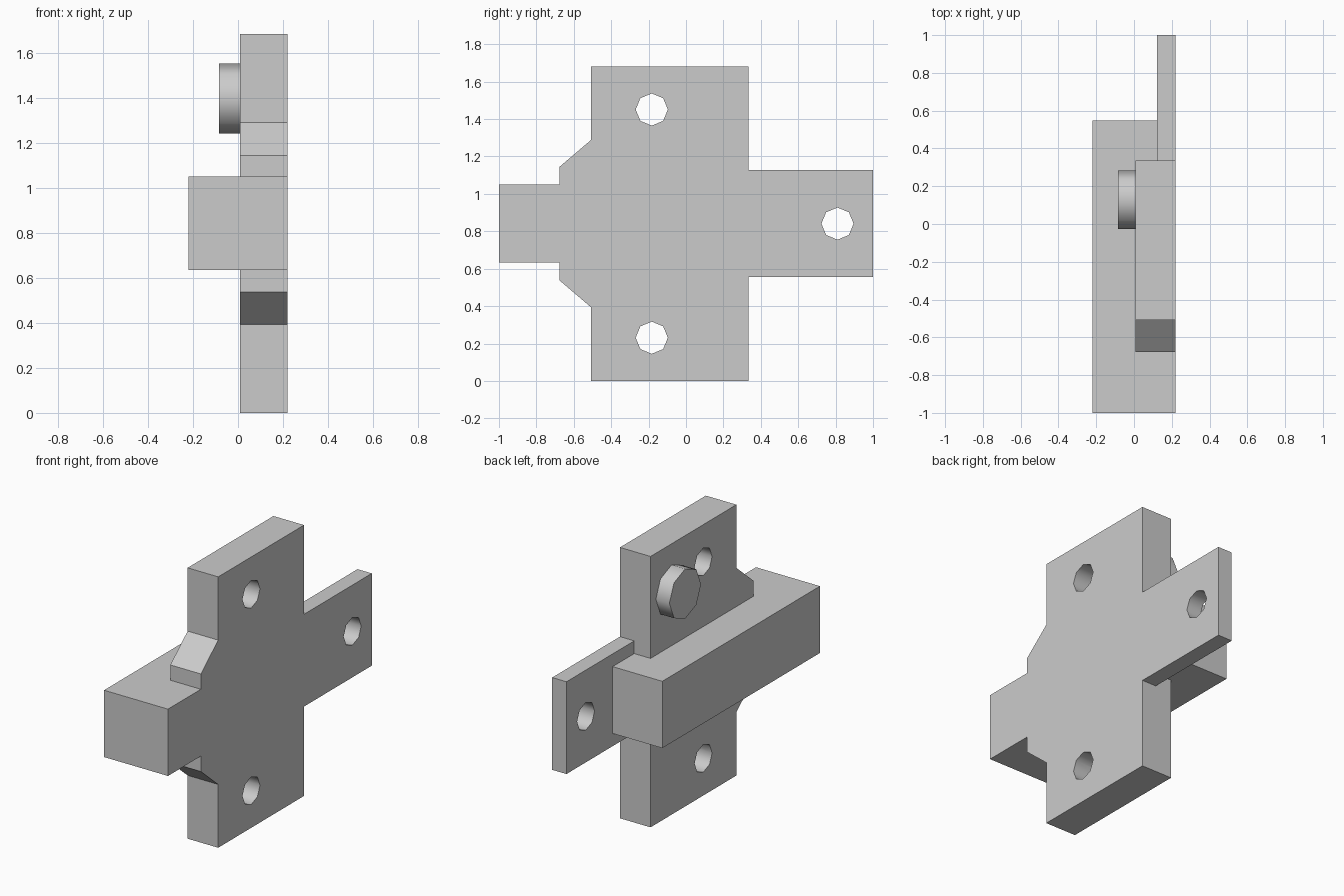
import bpy, bmesh
from math import cos, sin, tau

if "Cube" in bpy.data.objects:
    bpy.data.objects.remove(bpy.data.objects["Cube"])

MID = 0.841  # height of the symmetry plane


def finish(name, bm):
    bmesh.ops.recalc_face_normals(bm, faces=bm.faces)
    mesh = bpy.data.meshes.new(name)
    bm.to_mesh(mesh)
    bm.free()
    obj = bpy.data.objects.new(name, mesh)
    bpy.context.collection.objects.link(obj)
    return obj


def prism(bm, points, lo, hi, axis, smooth=False):
    """Extrude a closed profile along x (points are y, z) or z (points are x, y)."""
    def at(p, h):
        return (h, *p) if axis == "x" else (*p, h)
    a = [bm.verts.new(at(p, lo)) for p in points]
    b = [bm.verts.new(at(p, hi)) for p in points]
    bm.faces.new(a)
    bm.faces.new(b)
    for i in range(len(a)):
        j = (i + 1) % len(a)
        bm.faces.new((a[i], a[j], b[j], b[i])).smooth = smooth


def part(name, points, lo, hi, axis, smooth=False):
    bm = bmesh.new()
    prism(bm, points, lo, hi, axis, smooth)
    return finish(name, bm)


def octagon(y, z, r):
    return [(y + r * cos(tau * i / 8), z + r * sin(tau * i / 8)) for i in range(8)]


# Mounting plate: upper half of the outline, mirrored downwards
half = [(0.335, 0.841), (-0.507, 0.841), (-0.507, 0.448), (-0.677, 0.303)]
outline = [(y, MID + h) for y, h in half] + [(y, MID - h) for y, h in reversed(half)]
plate = part("mounting_plate", outline, 0.009, 0.219, "x")

# Thin side tab
tab = part("side_tab", [(0.335, 0.555), (1, 0.555), (1, 1.128), (0.335, 1.128)],
           0.121, 0.219, "x")

# Sliding bar, stepped around the plate
part("sliding_bar",
     [(-0.22, -1), (0.219, -1), (0.219, -0.677), (0.009, -0.677),
      (0.009, 0.335), (0.121, 0.335), (0.121, 0.547), (-0.22, 0.547)],
     0.634, 1.049, "z")

# Round knob on the back of the plate
part("knob", octagon(0.128, 1.396, 0.155), -0.084, 0.009, "x", smooth=True)

# Screw holes
bm = bmesh.new()
for y, z in [(-0.183, MID + 0.61), (-0.183, MID - 0.61), (0.81, MID)]:
    prism(bm, octagon(y, z, 0.086), -0.1, 0.4, "x", smooth=True)
cutter = finish("hole_cutter", bm)
cutter.hide_render = True
cutter.display_type = "WIRE"
for obj in (plate, tab):
    mod = obj.modifiers.new("screw_holes", "BOOLEAN")
    mod.operation = "DIFFERENCE"
    mod.solver = "EXACT"
    mod.object = cutter
